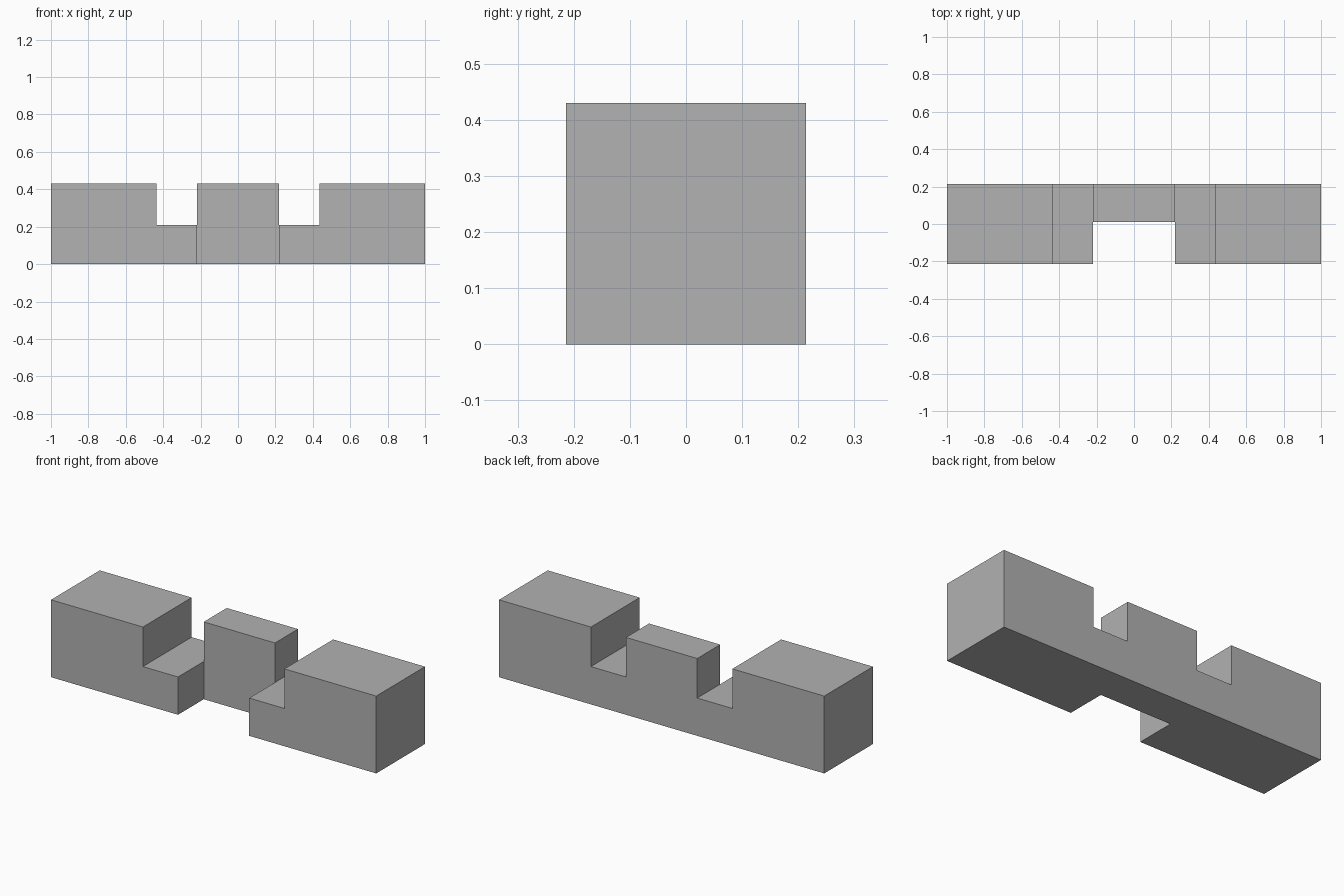
import bpy
import bmesh
from mathutils import Vector

cube = bpy.data.objects.get("Cube")
if cube:
    bpy.data.objects.remove(cube)

# Key dimensions
HALF_LENGTH, SHOULDER, TENON = 1.0, 0.435, 0.219
HALF_DEPTH, TENON_FRONT = 0.214, 0.012
LEDGE, HEIGHT = 0.21, 0.43

grey = bpy.data.materials.new("plain grey")
grey.use_nodes = True
colour = (0.445, 0.445, 0.445, 1)
grey.diffuse_color = colour
grey.node_tree.nodes["Principled BSDF"].inputs["Base Color"].default_value = colour

stations = (
    (-HALF_LENGTH, -SHOULDER, -TENON, TENON, SHOULDER, HALF_LENGTH),
    (-HALF_DEPTH, TENON_FRONT, HALF_DEPTH),
    (0, LEDGE, HEIGHT),
)


def is_solid(cell):
    """Ends are full height, shoulders are low, the tenon fills only the back."""
    if any(c < 0 or c >= len(s) - 1 for c, s in zip(cell, stations)):
        return False
    x, y, z = cell
    if x == 2:
        return y == 1
    if x in (1, 3):
        return z == 0
    return True


def add_wall(bm, cell, axis, side):
    """Face of one cell that looks along the given axis."""
    u, v = (axis + 1) % 3, (axis + 2) % 3
    verts = []
    for du, dv in ((0, 0), (1, 0), (1, 1), (0, 1)):
        p = Vector()
        p[axis] = stations[axis][cell[axis] + side]
        p[u] = stations[u][cell[u] + du]
        p[v] = stations[v][cell[v] + dv]
        verts.append(bm.verts.new(p))
    bm.faces.new(verts if side else verts[::-1])


# Outer walls of the notched beam
bm = bmesh.new()
for x in range(5):
    for y in range(2):
        for z in range(2):
            cell = (x, y, z)
            if not is_solid(cell):
                continue
            for axis in range(3):
                for side in (0, 1):
                    near = list(cell)
                    near[axis] += 1 if side else -1
                    if not is_solid(near):
                        add_wall(bm, cell, axis, side)

# Weld and merge flat regions into clean faces
bmesh.ops.remove_doubles(bm, verts=bm.verts[:], dist=0.0001)
bmesh.ops.dissolve_limit(bm, angle_limit=0.01, verts=bm.verts[:], edges=bm.edges[:])
mesh = bpy.data.meshes.new("notched_beam")
bm.to_mesh(mesh)
bm.free()
mesh.materials.append(grey)
beam = bpy.data.objects.new("notched_beam", mesh)
bpy.context.collection.objects.link(beam)
